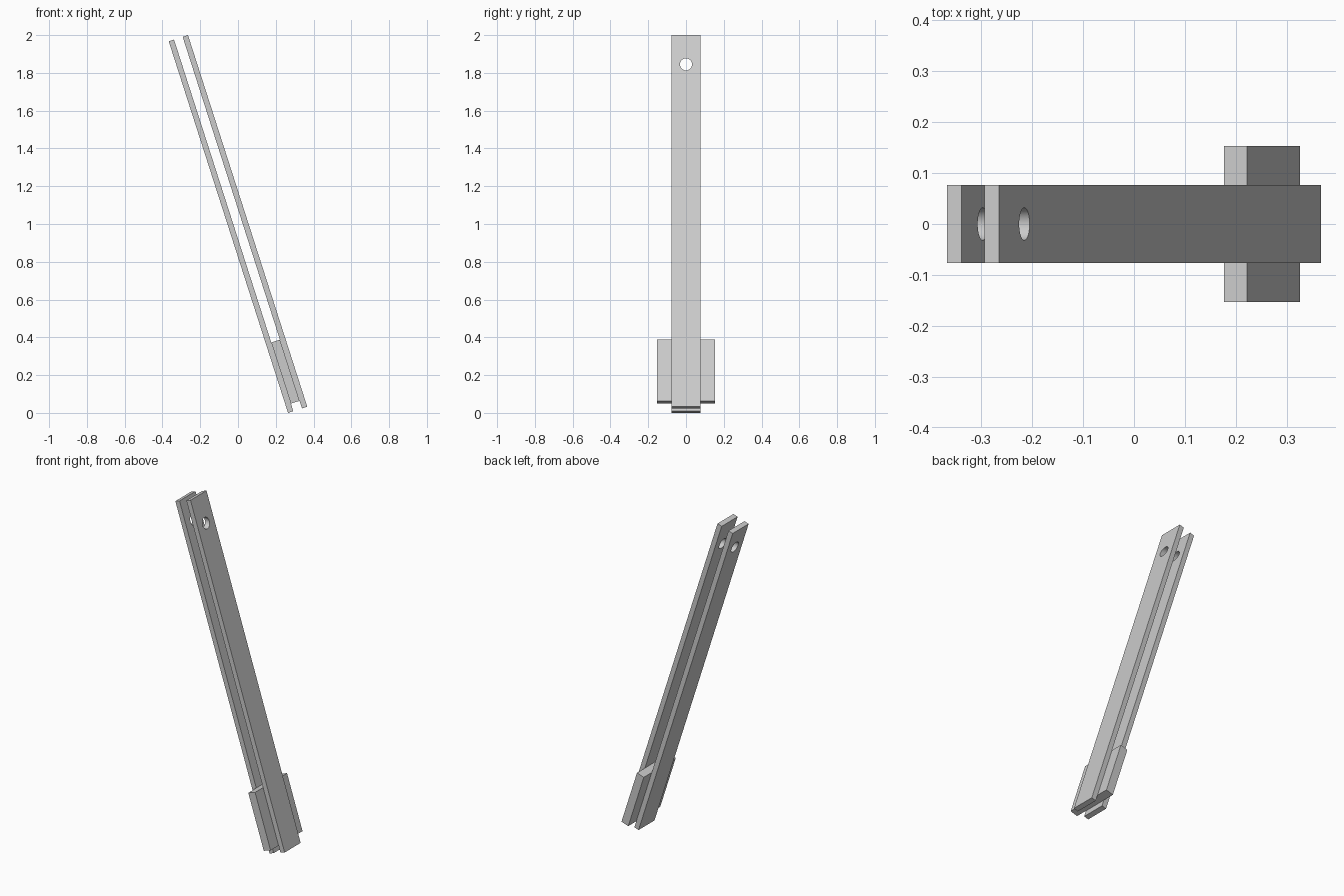
import bpy
from math import radians
from mathutils import Matrix, Vector

if "Cube" in bpy.data.objects:
    bpy.data.objects.remove(bpy.data.objects["Cube"], do_unlink=True)

# One plain grey for every part
grey = bpy.data.materials.new("light_grey")
grey.use_nodes = True
colour = (0.6, 0.6, 0.6, 1)
grey.diffuse_color = colour
grey.node_tree.nodes["Principled BSDF"].inputs["Base Color"].default_value = colour

LEAN = radians(-17.8)
TILT = Matrix.Rotation(LEAN, 3, "Y")
CENTRE = Vector((0, 0, 1))

LENGTH, WIDTH, THICK, GAP = 2.066, 0.153, 0.0295, 0.048


def board(name, across, along, size):
    """Leaning box, placed by its offset across and along the lean."""
    location = CENTRE + TILT @ Vector((across, 0, along))
    bpy.ops.mesh.primitive_cube_add(size=1, location=location, rotation=(0, LEAN, 0))
    obj = bpy.context.object
    obj.name = name
    obj.scale = size
    bpy.ops.object.transform_apply(location=False, rotation=False, scale=True)
    obj.data.materials.append(grey)
    return obj


# Two parallel boards
offset = (GAP + THICK) / 2
boards = [board(name, side * offset, 0, (THICK, WIDTH, LENGTH))
          for name, side in (("left_board", 1), ("right_board", -1))]

# Wide spacer block between the boards at the foot
board("foot_block", 0, -0.821, (GAP, 2 * WIDTH, 0.34))

# Level pin hole through both boards near the top
bpy.ops.mesh.primitive_cylinder_add(vertices=32, radius=0.032, depth=0.6,
                                    location=(-0.25, 0, 1.845),
                                    rotation=(0, radians(90), 0))
cutter = bpy.context.object
cutter.name = "hole_cutter"
cutter.hide_render = True
cutter.data.materials.append(grey)

for obj in boards:
    hole = obj.modifiers.new("pin_hole", "BOOLEAN")
    hole.operation = "DIFFERENCE"
    hole.solver = "EXACT"
    hole.object = cutter
    bpy.ops.object.select_all(action="DESELECT")
    obj.select_set(True)
    bpy.context.view_layer.objects.active = obj
    bpy.ops.object.modifier_apply(modifier=hole.name)
    bpy.ops.object.shade_smooth_by_angle(angle=radians(30))

bpy.data.objects.remove(cutter, do_unlink=True)
